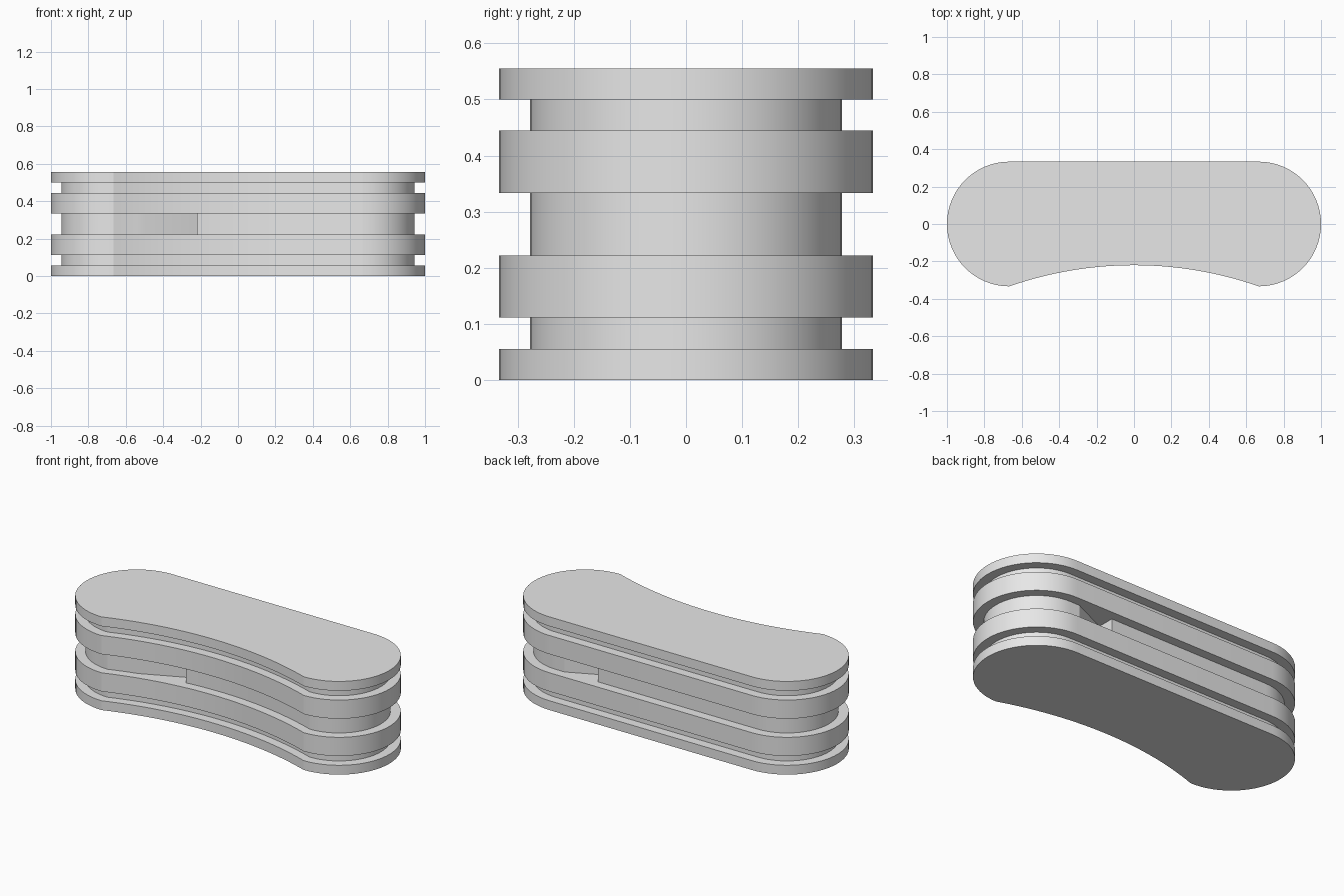
import bpy, bmesh, math

if "Cube" in bpy.data.objects:
    bpy.data.objects.remove(bpy.data.objects["Cube"], do_unlink=True)

grey = bpy.data.materials.new("light_grey")
grey.use_nodes = True
grey.diffuse_color = (0.8, 0.8, 0.8, 1)
grey.node_tree.nodes["Principled BSDF"].inputs["Base Color"].default_value = (0.8, 0.8, 0.8, 1)

END_X = 2 / 3        # centre of the rounded ends
RISE = 0.113         # depth of the hollow front
SLOPE = 0.458        # diagonal split of the core
FRONT_STOP, BACK_STOP = -0.22, 0.385


def front_y(x, radius):
    """Circular arc hollowing the front between the two rounded ends."""
    arc = (END_X ** 2 + RISE ** 2) / (2 * RISE)
    return -radius + RISE - arc + math.sqrt(arc ** 2 - x ** 2)


def outline(radius, notched=False):
    n = 32
    front = [-END_X + 2 * END_X * i / n for i in range(1, n)]
    pts = []
    if notched:
        # front notch: follow the diagonal, then step back out
        left = [x for x in front if x < FRONT_STOP and front_y(x, radius) > SLOPE * x]
        pts += [(x, front_y(x, radius)) for x in left]
        pts += [(FRONT_STOP, SLOPE * FRONT_STOP), (FRONT_STOP, front_y(FRONT_STOP, radius))]
        front = [x for x in front if x > FRONT_STOP + 0.005]
    pts += [(x, front_y(x, radius)) for x in front]
    for side in (1, -1):
        for i in range(n + 1):
            a = side * (-math.pi / 2 + math.pi * i / n) if side > 0 else math.pi / 2 + math.pi * i / n
            pts.append((side * END_X + radius * math.cos(a), radius * math.sin(a)))
        if side > 0 and notched:
            # back notch along the same diagonal
            pts += [(radius / SLOPE, radius), (BACK_STOP, SLOPE * BACK_STOP), (BACK_STOP, radius)]
    return pts


def layer(name, bottom, top, radius, notched=False):
    bm = bmesh.new()
    face = bm.faces.new([bm.verts.new((x, y, bottom)) for x, y in outline(radius, notched)])
    res = bmesh.ops.extrude_face_region(bm, geom=[face])
    for v in res["geom"]:
        if isinstance(v, bmesh.types.BMVert):
            v.co.z = top
    bmesh.ops.recalc_face_normals(bm, faces=bm.faces)
    mesh = bpy.data.meshes.new(name)
    bm.to_mesh(mesh)
    bm.free()
    mesh.materials.append(grey)
    obj = bpy.data.objects.new(name, mesh)
    bpy.context.collection.objects.link(obj)
    bpy.ops.object.select_all(action="DESELECT")
    obj.select_set(True)
    bpy.context.view_layer.objects.active = obj
    bpy.ops.object.shade_smooth_by_angle(angle=math.radians(15))


# Stack of wide plates and narrower spacers, in units of one plate thickness
T = 1 / 18
WIDE, NARROW = 6 * T, 5 * T
for name, low, high, radius, notched in (
    ("bottom_cover", 0, 1, WIDE, False),
    ("lower_spacer", 1, 2, NARROW, False),
    ("lower_plate", 2, 4, WIDE, False),
    ("notched_core", 4, 6, NARROW, True),
    ("upper_plate", 6, 8, WIDE, False),
    ("upper_spacer", 8, 9, NARROW, False),
    ("top_cover", 9, 10, WIDE, False),
):
    layer(name, low * T, high * T, radius, notched)
